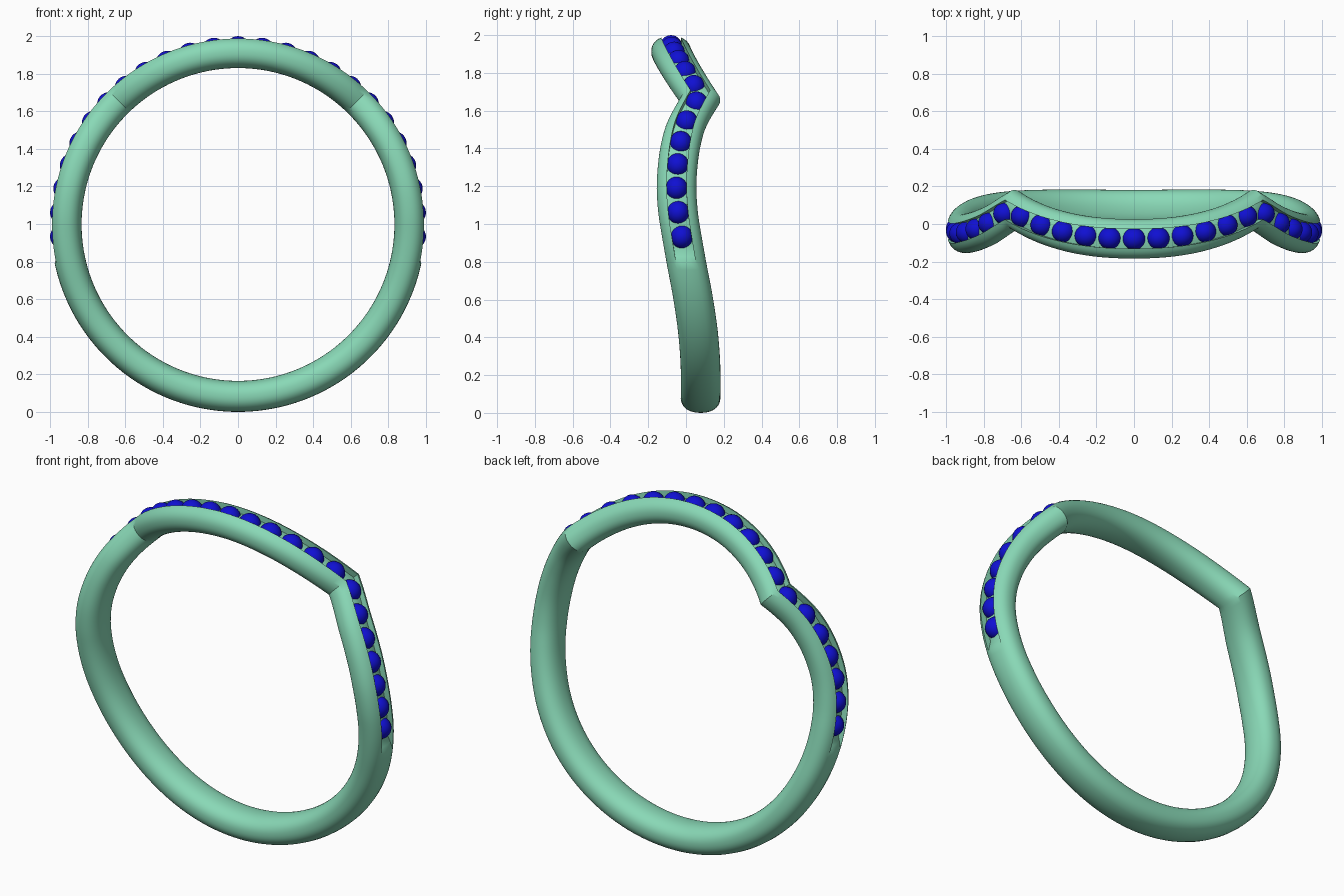
import bpy, bmesh, math
from mathutils import Matrix, Vector

if "Cube" in bpy.data.objects:
    bpy.data.objects.remove(bpy.data.objects["Cube"])

RC, A, B, ZC = 0.915, 0.105, 0.0825, 0.9975   # tube radius, half width, half thickness, centre height
W, EXP, KINK = 0.052, 2.25, 44                # groove half width, section roundness, kink angle
# sideways offset (angle from top in degrees, y) beyond the kink
WAVE = [(44, .076), (55, .002), (62.7, -.028), (70.3, -.044), (78.2, -.05), (86.5, -.041),
        (94, -.022), (103, .003), (115, .037), (129, .064), (146, .077), (180, .077)]


def wave(deg):
    t = abs((deg + 180) % 360 - 180)
    if t <= KINK:
        return -0.079 + 0.155 * (t / KINK) ** 2.2
    n = len(WAVE)
    slope = [(WAVE[min(i + 1, n - 1)][1] - WAVE[max(i - 1, 0)][1]) /
             (WAVE[min(i + 1, n - 1)][0] - WAVE[max(i - 1, 0)][0]) for i in range(n)]
    slope[-1] = 0
    for i in range(n - 1):
        (a, p), (b, q) = WAVE[i], WAVE[i + 1]
        if t <= b:
            h, u = b - a, (t - a) / (b - a)
            return ((2*u**3 - 3*u**2 + 1) * p + (u**3 - 2*u**2 + u) * h * slope[i]
                    + (3*u**2 - 2*u**3) * q + (u**3 - u**2) * h * slope[i + 1])
    return WAVE[-1][1]


def rise(y):
    return B * (1 - abs(y / A) ** EXP) ** (1 / EXP)


def place(deg, y, r):
    t = math.radians(deg)
    return Vector((r * math.sin(t), y + wave(deg), ZC + r * math.cos(t)))


def section(depth):
    pts = []
    p0 = math.acos((W / A) ** (EXP / 2))
    steps = 36
    for i in range(steps + 1):
        p = p0 - (math.pi + 2 * p0) * i / steps
        c, s = math.cos(p), math.sin(p)
        pts.append((math.copysign(A * abs(c) ** (2 / EXP), c),
                    math.copysign(B * abs(s) ** (2 / EXP), s)))
    # groove floor
    for f in (-1, -.5, 0, .5, 1):
        pts.append((W * f, rise(W * f) - depth))
    return pts


def mesh_object(name, bm, color):
    me = bpy.data.meshes.new(name)
    bm.to_mesh(me)
    bm.free()
    ob = bpy.data.objects.new(name, me)
    bpy.context.collection.objects.link(ob)
    mat = bpy.data.materials.new(name + "_material")
    mat.diffuse_color = color
    mat.use_nodes = True
    mat.node_tree.nodes["Principled BSDF"].inputs["Base Color"].default_value = mat.diffuse_color
    me.materials.append(mat)
    bpy.ops.object.select_all(action='DESELECT')
    ob.select_set(True)
    bpy.context.view_layer.objects.active = ob
    bpy.ops.object.shade_smooth_by_angle(angle=math.radians(32))
    return ob


# Wavy band with a channel along its upper outside
bm = bmesh.new()
rings = []
for deg in range(-180, 180, 2):
    g = min(1, max(0, (102 - abs(deg)) / 4))
    rings.append([bm.verts.new(place(deg, y, RC + r)) for y, r in section(0.036 * g)])
for i, ring in enumerate(rings):
    nxt = rings[(i + 1) % len(rings)]
    for j in range(len(ring)):
        k = (j + 1) % len(ring)
        bm.faces.new((ring[j], ring[k], nxt[k], nxt[j]))
bmesh.ops.remove_doubles(bm, verts=bm.verts, dist=1e-5)
bmesh.ops.recalc_face_normals(bm, faces=bm.faces)
mesh_object("ring_band", bm, (0.25, 0.69, 0.47, 1))

# Row of round stones set in the channel
bm = bmesh.new()
for k in range(-12, 13):
    deg = 7.83 * k
    m = (Matrix.Translation(place(deg, 0, 0.94)) @ Matrix.Rotation(math.radians(deg), 4, 'Y')
         @ Matrix.Diagonal((1, 0.95, 1, 1)))
    bmesh.ops.create_uvsphere(bm, u_segments=24, v_segments=14, radius=0.0625, matrix=m)
mesh_object("channel_stones", bm, (0.005, 0.005, 0.65, 1))
